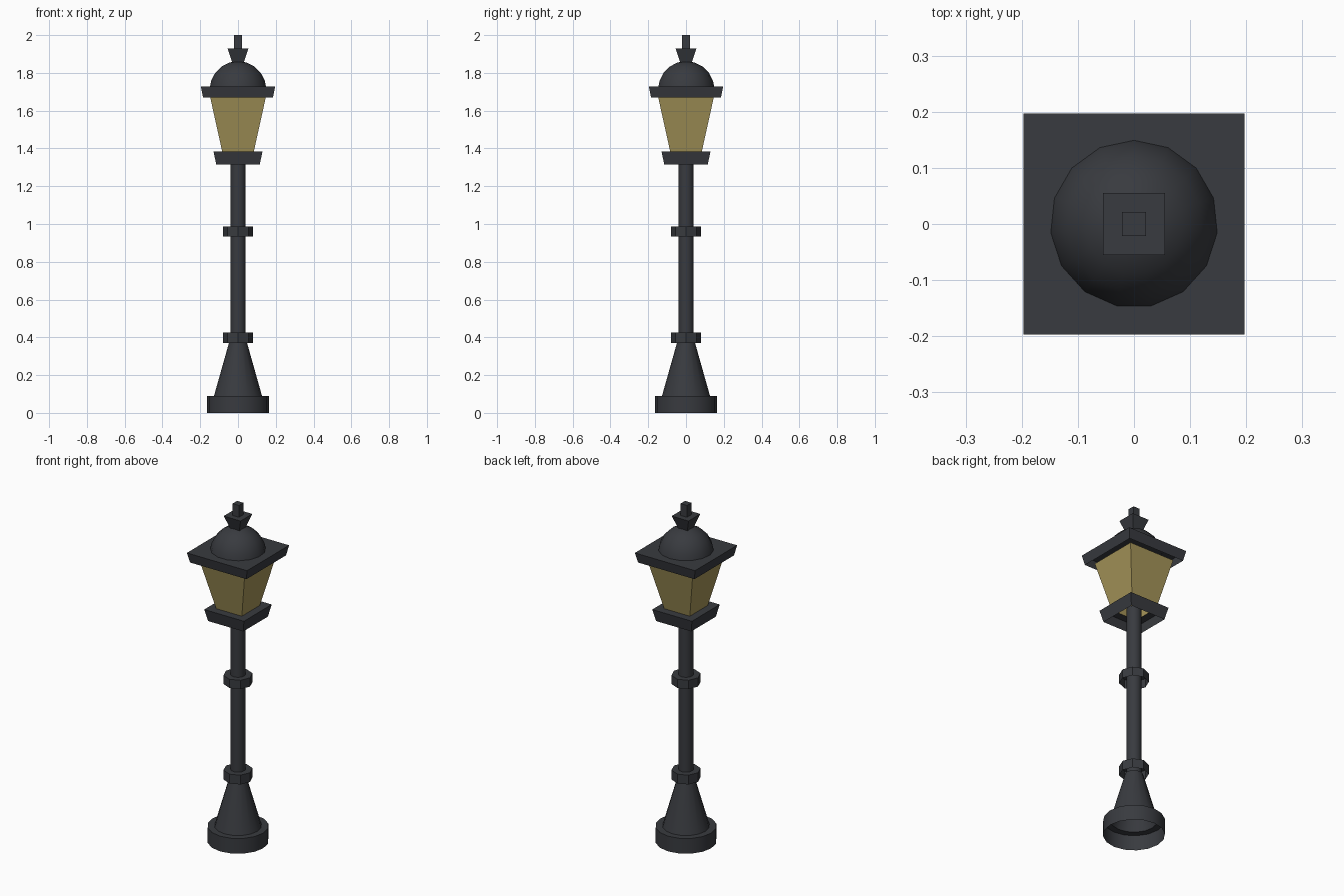
import bpy, bmesh, math

if "Cube" in bpy.data.objects:
    bpy.data.objects.remove(bpy.data.objects["Cube"])


def material(name, color):
    m = bpy.data.materials.new(name)
    m.diffuse_color = color
    m.use_nodes = True
    m.node_tree.nodes["Principled BSDF"].inputs["Base Color"].default_value = m.diffuse_color
    return m


IRON = material("dark_iron", (0.040, 0.043, 0.050, 1.0))
GLASS = material("amber_glass", (0.38, 0.30, 0.10, 0.85))


def loft(name, profile, sides, mat=IRON, start=90.0, cap=False, smooth=False):
    """Stack rings of (radius, z); square rings take their half width as radius.
    The bottom stays open, as in the hollow castings of the model."""
    bm = bmesh.new()
    grow = 1.0
    if sides == 4:
        grow, start = math.sqrt(2), 45.0
    rings = []
    for r, z in profile:
        ring = []
        for i in range(sides):
            a = math.radians(start) + 2 * math.pi * i / sides
            ring.append(bm.verts.new((r * grow * math.cos(a), r * grow * math.sin(a), z)))
        rings.append(ring)
    for lo, hi in zip(rings, rings[1:]):
        for i in range(sides):
            j = (i + 1) % sides
            bm.faces.new((lo[i], lo[j], hi[j], hi[i]))
    if cap:
        bm.faces.new(rings[-1])
    mesh = bpy.data.meshes.new(name)
    bm.to_mesh(mesh)
    bm.free()
    mesh.materials.append(mat)
    obj = bpy.data.objects.new(name, mesh)
    bpy.context.collection.objects.link(obj)
    if smooth:
        bpy.ops.object.select_all(action='DESELECT')
        obj.select_set(True)
        bpy.context.view_layer.objects.active = obj
        bpy.ops.object.shade_smooth_by_angle(angle=math.radians(35))
    return obj


# Round foot with its flared cone, open underneath
loft("foot", [(0.165, 0), (0.165, 0.09), (0.127, 0.09), (0.048, 0.37)], 16, smooth=True)

# Post
loft("post", [(0.04, 0.36), (0.04, 1.385)], 16, cap=True, smooth=True)

# Eight-sided collars
for label, z0, z1 in (("lower_collar", 0.37, 0.425), ("upper_collar", 0.935, 0.987)):
    loft(label, [(0.079, z0), (0.079, z1), (0.038, z1)], 8)

# Square lantern: tray, glass panes and roof
loft("lantern_tray", [(0.115, 1.315), (0.13, 1.385), (0.084, 1.385)], 4)
loft("lantern_glass", [(0.084, 1.385), (0.148, 1.675)], 4, mat=GLASS)
loft("lantern_roof", [(0.185, 1.67), (0.197, 1.728)], 4, cap=True)

# Fifteen-sided dome
dome = [(0.15 * math.cos(math.radians(a)), 1.712 + 0.15 * math.sin(math.radians(a)))
        for a in (6, 18, 36, 54, 72, 86)]
loft("dome", dome, 15, cap=True, smooth=True)

# Flared finial and its tip
loft("finial", [(0.03, 1.855), (0.055, 1.93)], 4, cap=True)
loft("finial_tip", [(0.021, 1.93), (0.021, 2.0)], 4, cap=True)
